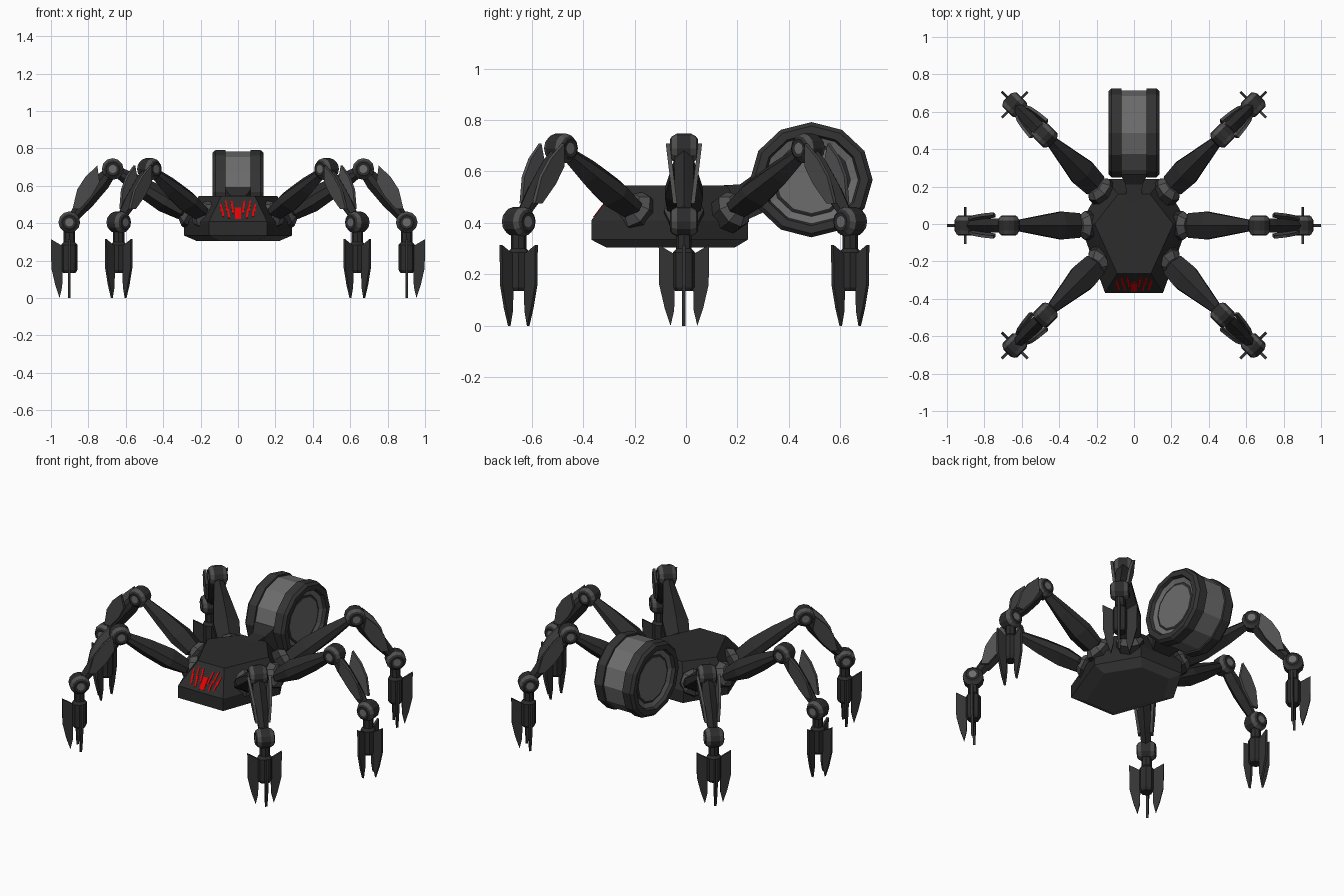
import bpy, bmesh
from math import cos, sin, pi, radians
from mathutils import Vector, Matrix

old = bpy.data.objects.get("Cube")
if old:
    bpy.data.objects.remove(old, do_unlink=True)


def material(name, r, g, b):
    m = bpy.data.materials.new(name)
    m.use_nodes = True
    m.diffuse_color = (r, g, b, 1)
    m.node_tree.nodes["Principled BSDF"].inputs["Base Color"].default_value = (r, g, b, 1)
    return m


MATS = [material("charcoal", .025, .025, .025), material("graphite", .034, .034, .034),
        material("steel_grey", .08, .08, .08), material("light_grey", .15, .15, .15),
        material("red", .8, 0, 0)]
DARK, GRAPHITE, STEEL, LIGHT, RED = range(5)


def loft(bm, rings, bands=DARK, caps=(DARK, DARK)):
    """Skin a list of equal-length point rings; bands gives a colour per band."""
    if isinstance(bands, int):
        bands = [bands] * (len(rings) - 1)
    vs = [[bm.verts.new(p) for p in ring] for ring in rings]
    n = len(vs[0])
    for a, b, mat in zip(vs, vs[1:], bands):
        for i in range(n):
            j = (i + 1) % n
            bm.faces.new((a[i], a[j], b[j], b[i])).material_index = mat
    for end, mat in zip((vs[0], vs[-1]), caps):
        bm.faces.new(end).material_index = mat


def drum(bm, profile, sides, origin, axis, bands=DARK, cap=DARK):
    """Turn (radius, offset) pairs around an axis."""
    rot = Vector((0, 0, 1)).rotation_difference(Vector(axis)).to_matrix()
    origin = Vector(origin)
    loft(bm, [[origin + rot @ Vector((r * cos(2 * pi * i / sides), r * sin(2 * pi * i / sides), d))
               for i in range(sides)] for r, d in profile], bands, (cap, cap))


def spindle(bm, a, b, stations):
    """Ridged bar from a to b; stations are (t, half width, half height)."""
    a, b = Vector(a), Vector(b)
    up = Vector((0, 1, 0)).cross(a - b).normalized()
    shape = [(1, .35), (0, 1), (-1, .35), (-1, -.35), (0, -1), (1, -.35)]
    loft(bm, [[a.lerp(b, t) + Vector((0, w * u, 0)) + up * h * v for u, v in shape]
              for t, w, h in stations])


def finish(name, bm):
    bmesh.ops.recalc_face_normals(bm, faces=bm.faces)
    mesh = bpy.data.meshes.new(name)
    bm.to_mesh(mesh)
    bm.free()
    for m in MATS:
        mesh.materials.append(m)
    return mesh


def place(name, mesh, angle=0, y=0):
    ob = bpy.data.objects.new(name, mesh)
    ob.rotation_euler.z = angle
    ob.location.y = y
    bpy.context.collection.objects.link(ob)


# Body: six-sided hull with a lighter chamfered belly and sloping roof
def hull_ring(z, fx, fy, mx, bx, by):
    return [(fx, fy, z), (mx, 0, z), (bx, by, z), (-bx, by, z), (-mx, 0, z), (-fx, fy, z)]


bm = bmesh.new()
loft(bm, [hull_ring(.305, .10, -.31, .22, .10, .19),
          hull_ring(.335, .155, -.368, .29, .15, .24),
          hull_ring(.41, .155, -.368, .29, .15, .24),
          hull_ring(.545, .09, -.265, .21, .085, .16)], [STEEL, DARK, DARK], (STEEL, DARK))
place("body", finish("body", bm))

# Eyes: thin plates on the sloping face
slope = Vector((0, .103, .135)).normalized()
normal = Vector((0, -.135, .103)).normalized()
basis = Matrix((Vector((1, 0, 0)), slope, normal)).transposed().to_4x4()
bm = bmesh.new()
for x, z, w, h in [(0, .452, .032, .075), (.03, .485, .01, .08), (.05, .45, .01, .06),
                   (.062, .492, .009, .07), (.082, .455, .01, .055), (.09, .48, .009, .055)]:
    for side in ((1, -1) if x else (1,)):
        at = Vector((x * side, -.368 + .103 * (z - .41) / .135, z))
        m = (Matrix.Translation(at) @ basis @ Matrix.Rotation(-.12 * side if x else 0, 4, 'Z')
             @ Matrix.Diagonal((w, h, .005, 1)))
        made = bmesh.ops.create_cube(bm, size=1, matrix=m)
        for f in {f for v in made["verts"] for f in v.link_faces}:
            f.material_index = RED
place("eyes", finish("eyes", bm))

# Abdomen: drum lying across the model, grey band between two dark rims, ringed hubs
half = [(.138, .112), (.152, .108), (.182, .118), (.19, .136), (.222, .136),
        (.238, .12), (.238, .068), (.228, .066)]
profile = [(r, -d) for r, d in half] + [(r, d) for r, d in reversed(half)]
rim = [DARK, LIGHT, GRAPHITE, GRAPHITE, GRAPHITE, GRAPHITE, GRAPHITE]
bm = bmesh.new()
drum(bm, profile, 12, (0, 0, 0), (1, 0, 0), rim + [LIGHT] + rim[::-1], LIGHT)
bmesh.ops.transform(bm, matrix=Matrix.Translation((0, .487, .568)) @ Matrix.Diagonal((1, 1, .94, 1)),
                    verts=bm.verts)
place("abdomen", finish("abdomen", bm))

# Waist: wedge joining body and abdomen
bm = bmesh.new()
loft(bm, [[(s * w, y, z) for s, z in ((-1, lo), (1, lo), (1, hi), (-1, hi))]
          for y, w, lo, hi in ((.12, .04, .40, .545), (.21, .045, .40, .55), (.32, .10, .45, .63))])
place("waist", finish("waist", bm))

# Leg parts, modelled once along +x
HIP, KNEE, ANKLE = (.25, 0, .445), (.67, 0, .69), (.902, 0, .405)
parts = {}

bm = bmesh.new()
drum(bm, [(.055, -.07), (.078, -.035), (.078, .015), (.05, .05)], 8, HIP, (.85, 0, .5),
     [STEEL, DARK, STEEL], STEEL)
parts["hip"] = finish("hip", bm)

bm = bmesh.new()
spindle(bm, (.275, 0, .447), (.66, 0, .685),
        [(0, .03, .025), (.06, .066, .045), (.3, .074, .062), (.62, .05, .052), (1, .022, .026)])
parts["thigh"] = finish("thigh", bm)

joint = [(.022, -.052), (.036, -.054), (.047, -.046), (.058, -.026),
         (.058, .026), (.047, .046), (.036, .054), (.022, .052)]
for name, at in (("knee", KNEE), ("ankle", ANKLE)):
    bm = bmesh.new()
    drum(bm, joint, 12, at, (0, 1, 0), [DARK, DARK, STEEL, DARK, STEEL, DARK, DARK], LIGHT)
    parts[name] = finish(name, bm)

bm = bmesh.new()
spindle(bm, KNEE, ANKLE, [(0, .03, .03), (.25, .038, .045), (.6, .036, .042), (1, .022, .024)])
parts["shin"] = finish("shin", bm)

# Foot: neck and core with three claw blades
bm = bmesh.new()
drum(bm, [(.03, .38), (.03, .30), (.043, .285), (.043, .15), (.034, .135)], 8,
     (ANKLE[0], 0, 0), (0, 0, 1))
claw = [(.03, .275), (.098, .315), (.096, .16), (.075, .07), (.052, 0), (.038, .06), (.036, .14)]
for turn in (-90, 0, 90):
    m = Matrix.Translation((ANKLE[0], 0, 0)) @ Matrix.Rotation(radians(turn), 4, 'Z')
    loft(bm, [[m @ Vector((x, y, z)) for x, z in claw] for y in (-.007, .007)],
         GRAPHITE, (GRAPHITE, GRAPHITE))
parts["foot"] = finish("foot", bm)


# Shin guards: a pair of plates splayed at the top, set closer to the knee on corner legs
def shin_guards(shift):
    outline = [(.752, .708), (.815, .65), (.86, .58), (.885, .475), (.845, .475), (.78, .55), (.74, .62)]
    bm = bmesh.new()
    for side in (1, -1):
        loft(bm, [[(x - shift, side * (y + .12 * (z - .47)), z) for x, z in outline]
                  for y in (.026, .042)], STEEL, (STEEL, STEEL))
    return finish("shin_guards", bm)


middle_guards, corner_guards = shin_guards(0), shin_guards(.03)

# Six legs spread around the body
for label, angle, y in (("left_front", -45, -.012), ("left_middle", 0, -.008), ("left_back", 45, 0),
                        ("right_front", -135, -.012), ("right_middle", 180, -.008),
                        ("right_back", 135, 0)):
    for name, mesh in parts.items():
        place(label + "_" + name, mesh, radians(angle), y)
    guards = middle_guards if "middle" in label else corner_guards
    place(label + "_shin_guards", guards, radians(angle), y)
